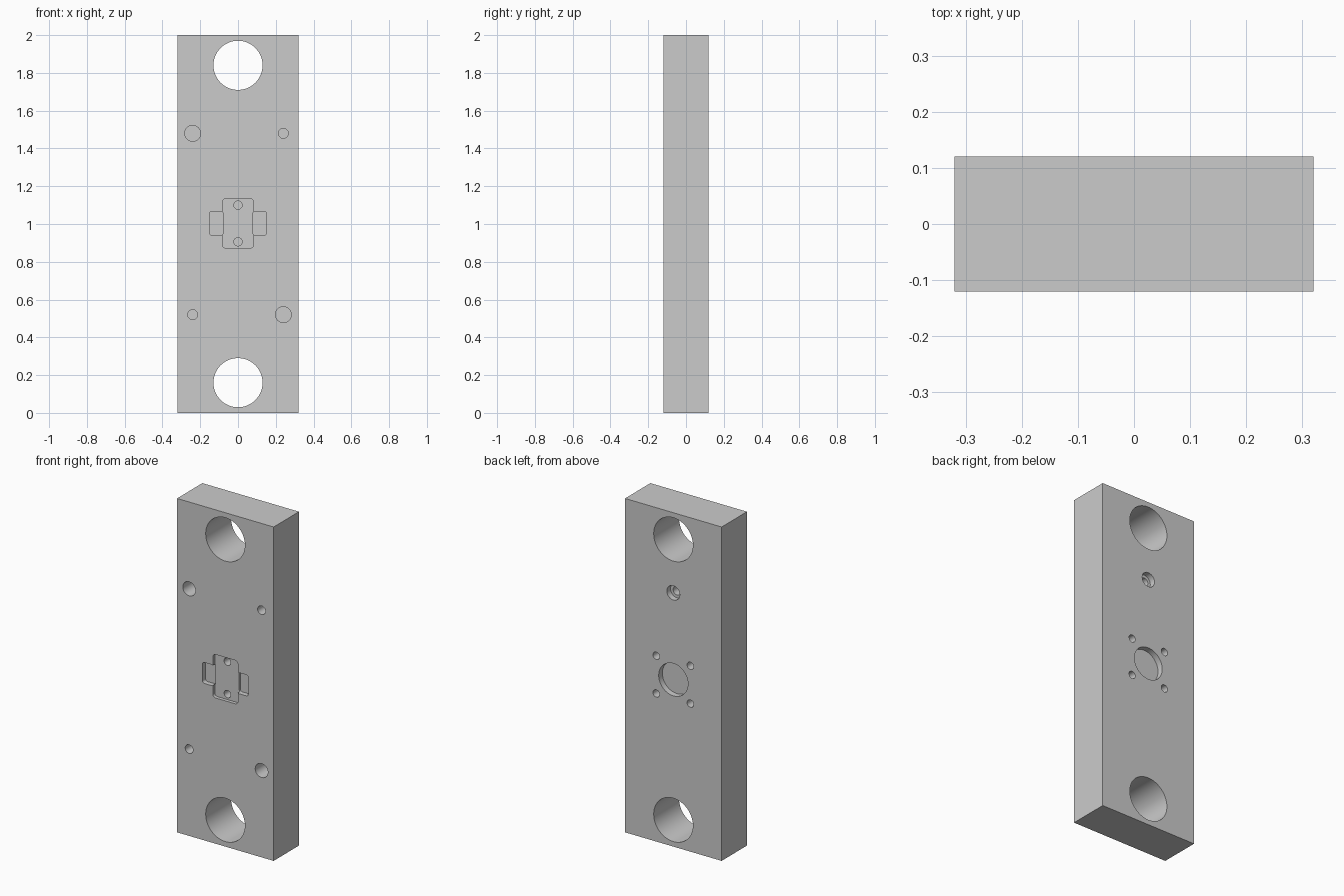
import bpy, bmesh
from math import sin, cos, pi, radians

if "Cube" in bpy.data.objects:
    bpy.data.objects.remove(bpy.data.objects["Cube"])

W, T, H = 0.32, 0.12, 2.0   # half width, half thickness, height
OUT = 0.05                  # how far cutters reach outside the plate


def circle(x, z, r, n=48):
    return [(x + r * cos(2 * pi * i / n), z + r * sin(2 * pi * i / n)) for i in range(n)]


def rounded_rect(x0, x1, z0, z1, r, n=6):
    pts = []
    corners = [(x1 - r, z1 - r), (x0 + r, z1 - r), (x0 + r, z0 + r), (x1 - r, z0 + r)]
    for k, (cx, cz) in enumerate(corners):
        for i in range(n + 1):
            a = pi / 2 * (k + i / n)
            pts.append((cx + r * cos(a), cz + r * sin(a)))
    return pts


def prism(name, profile, y0, y1):
    """Extrude an x-z profile along y."""
    bm = bmesh.new()
    face = bm.faces.new([bm.verts.new((x, y0, z)) for x, z in profile])
    ext = bmesh.ops.extrude_face_region(bm, geom=[face])["geom"]
    verts = [v for v in ext if isinstance(v, bmesh.types.BMVert)]
    bmesh.ops.translate(bm, verts=verts, vec=(0, y1 - y0, 0))
    bmesh.ops.recalc_face_normals(bm, faces=bm.faces[:])
    mesh = bpy.data.meshes.new(name)
    bm.to_mesh(mesh)
    bm.free()
    obj = bpy.data.objects.new(name, mesh)
    bpy.context.collection.objects.link(obj)
    return obj


plate = prism("mounting_plate", [(-W, 0), (W, 0), (W, H), (-W, H)], -T, T)
bpy.context.view_layer.objects.active = plate


def cut(profile, y0, y1):
    cutter = prism("cutter", profile, y0, y1)
    cutter.hide_render = True
    mod = plate.modifiers.new("cut", 'BOOLEAN')
    mod.operation = 'DIFFERENCE'
    mod.solver = 'EXACT'
    mod.object = cutter
    bpy.ops.object.modifier_apply(modifier=mod.name)
    bpy.data.objects.remove(cutter, do_unlink=True)


def cut_front(profile, depth):
    cut(profile, -T - OUT, -T + depth)


def cut_back(profile, depth):
    cut(profile, T - depth, T + OUT)


# Large through holes
for z in (0.16, 1.84):
    cut(circle(0, z, 0.13, 96), -T - OUT, T + OUT)

# Front corner holes: two large, two small, on opposite diagonals
for s in (-1, 1):
    cut_front(circle(0.24 * s, 1 - 0.48 * s, 0.042), 0.15)
    cut_front(circle(0.24 * s, 1 + 0.48 * s, 0.026), 0.15)

# Front cross-shaped pocket with two screw holes
cut_front(rounded_rect(-0.083, 0.083, 0.873, 1.133, 0.018), 0.02)
for s in (-1, 1):
    x0, x1 = sorted((0.078 * s, 0.152 * s))
    cut_front(rounded_rect(x0, x1, 0.94, 1.066, 0.014), 0.03)
    cut_front(circle(0, 1.003 + 0.097 * s, 0.022), 0.12)

# Back round recess with four surrounding screw holes
cut_back(circle(0, 1.0, 0.097, 72), 0.035)
for sx in (-1, 1):
    for sz in (-1, 1):
        cut_back(circle(0.113 * sx, 1 + 0.113 * sz, 0.022), 0.08)

# Back counterbored hole
cut_back(circle(0, 1.52, 0.043), 0.035)
cut_back(circle(0, 1.52, 0.026), 0.12)

plate.select_set(True)
bpy.ops.object.shade_smooth_by_angle(angle=radians(30))
